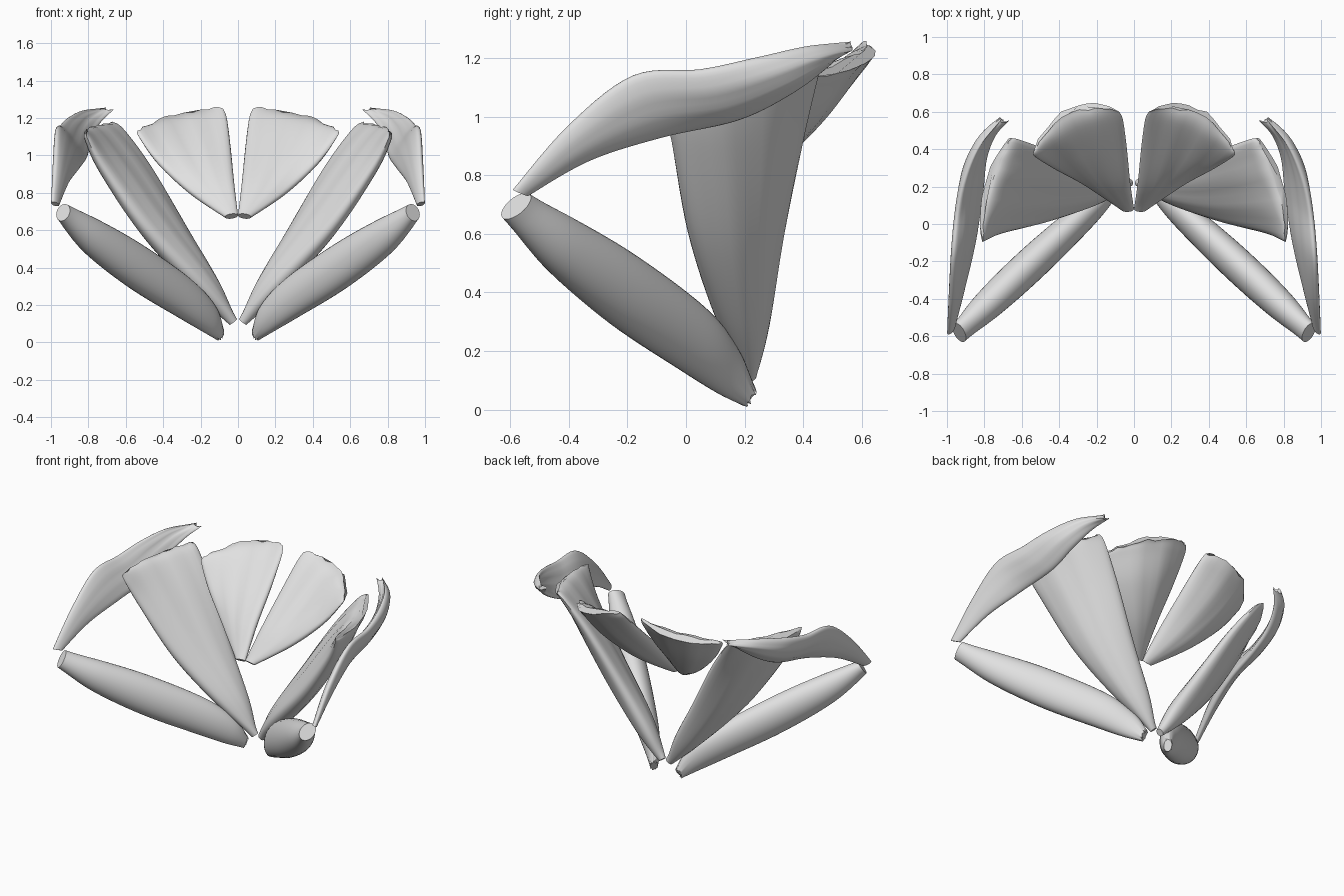
import bpy, bmesh, math, random
from mathutils import Vector

random.seed(7)

cube = bpy.data.objects.get("Cube")
if cube:
    bpy.data.objects.remove(cube, do_unlink=True)

SEGMENTS = 32      # points around each cross-section
STEPS = 7          # smooth steps between two given sections

grey = bpy.data.materials.new("light grey")
grey.use_nodes = True
tint = (0.75, 0.75, 0.75, 1)
grey.diffuse_color = tint
grey.node_tree.nodes["Principled BSDF"].inputs["Base Color"].default_value = tint


def spline(rows):
    """Catmull-Rom resampling of a list of equal-length section tuples."""
    padded = [rows[0]] + rows + [rows[-1]]
    result = []
    for i in range(len(rows) - 1):
        a, b, c, d = padded[i:i + 4]
        for k in range(STEPS):
            t = k / STEPS
            result.append([
                q + t / 2 * (r - p + t * (2 * p - 5 * q + 4 * r - s + t * (3 * (q - r) + s - p)))
                for p, q, r, s in zip(a, b, c, d)])
    return result + [list(rows[-1])]


def muscle(name, rows, bow=(0, 0, 0), ragged=0.0, flutes=0.0):
    """Loft lens-shaped sections; each row is first edge, second edge, thickness."""
    sections = spline([(*p, *q, t) for p, q, t in rows])
    centres = [(Vector(s[:3]) + Vector(s[3:6])) / 2 for s in sections]
    last = len(sections) - 1
    tears = [random.uniform(-ragged, ragged) for _ in range(SEGMENTS)]
    bow = Vector(bow)
    for side, prefix in ((1, "left_"), (-1, "right_")):
        bm = bmesh.new()
        rings = []
        for i, s in enumerate(sections):
            p, q, thick = Vector(s[:3]), Vector(s[3:6]), s[6]
            along = (centres[min(i + 1, last)] - centres[max(i - 1, 0)]).normalized()
            normal = (q - p).cross(along).normalized()
            grow = i / last
            ring = []
            for k in range(SEGMENTS):
                a = math.tau * k / SEGMENTS
                f = (1 - math.cos(a)) / 2
                # shallow grooves running along the fibres
                groove = 1 + flutes * math.sin(f * 19 + 2 * grow) * grow
                v = p.lerp(q, f) + bow * (4 * f * (1 - f) * grow)
                v += normal * (math.sin(a) * thick / 2 * groove)
                v += along * tears[k] * max(0, grow * 5 - 4)
                ring.append(bm.verts.new((v.x * side, v.y, v.z)))
            rings.append(ring)
        for low, high in zip(rings, rings[1:]):
            for k in range(SEGMENTS):
                n = (k + 1) % SEGMENTS
                bm.faces.new((low[k], low[n], high[n], high[k]))
        bm.faces.new(rings[0])
        bm.faces.new(rings[-1])
        bmesh.ops.recalc_face_normals(bm, faces=bm.faces)
        mesh = bpy.data.meshes.new(prefix + name)
        bm.to_mesh(mesh)
        bm.free()
        mesh.shade_smooth()
        mesh.set_sharp_from_angle(angle=math.radians(50))
        mesh.materials.append(grey)
        bpy.context.collection.objects.link(bpy.data.objects.new(prefix + name, mesh))


# Lower spindle: lower edge, upper edge, thickness
muscle("lower_spindle", [
    ((.92, -.63, .66), (.95, -.53, .73), .09),
    ((.80, -.47, .48), (.77, -.40, .66), .16),
    ((.56, -.25, .29), (.54, -.18, .53), .18),
    ((.30, -.01, .13), (.28, .06, .35), .15),
    ((.17, .12, .05), (.14, .17, .21), .10),
    ((.10, .20, .01), (.09, .23, .08), .05),
], ragged=.012)

# Long fan: front edge, back edge, thickness
muscle("long_fan", [
    ((.02, .20, .11), (.03, .24, .11), .05),
    ((.24, .10, .32), (.11, .28, .30), .13),
    ((.50, .01, .60), (.28, .33, .60), .15),
    ((.72, -.05, .92), (.47, .40, .93), .13),
    ((.80, -.09, 1.08), (.61, .45, 1.13), .09),
    ((.81, -.10, 1.12), (.66, .46, 1.17), .04),
], bow=(.05, .02, 0), ragged=.01, flutes=.1)

# Upper fan: inner edge, outer edge, thickness
muscle("upper_fan", [
    ((.00, .08, .68), (.07, .08, .67), .04),
    ((.02, .22, .85), (.26, .21, .80), .10),
    ((.04, .42, 1.05), (.43, .30, .96), .11),
    ((.06, .56, 1.20), (.53, .36, 1.10), .08),
    ((.08, .60, 1.25), (.54, .39, 1.13), .04),
], bow=(.03, .11, .01), ragged=.012, flutes=.15)

# Outer sheet: lower inner edge, upper outer edge, thickness
muscle("outer_sheet", [
    ((.96, -.54, .73), (.995, -.59, .75), .03),
    ((.91, -.33, .85), (.98, -.40, .97), .06),
    ((.85, -.08, .93), (.97, -.18, 1.14), .07),
    ((.81, .18, .99), (.95, .05, 1.16), .07),
    ((.79, .36, 1.08), (.91, .24, 1.20), .07),
    ((.74, .48, 1.17), (.83, .42, 1.24), .05),
    ((.67, .55, 1.24), (.71, .56, 1.25), .03),
], bow=(.03, 0, -.01), ragged=.01, flutes=.1)
